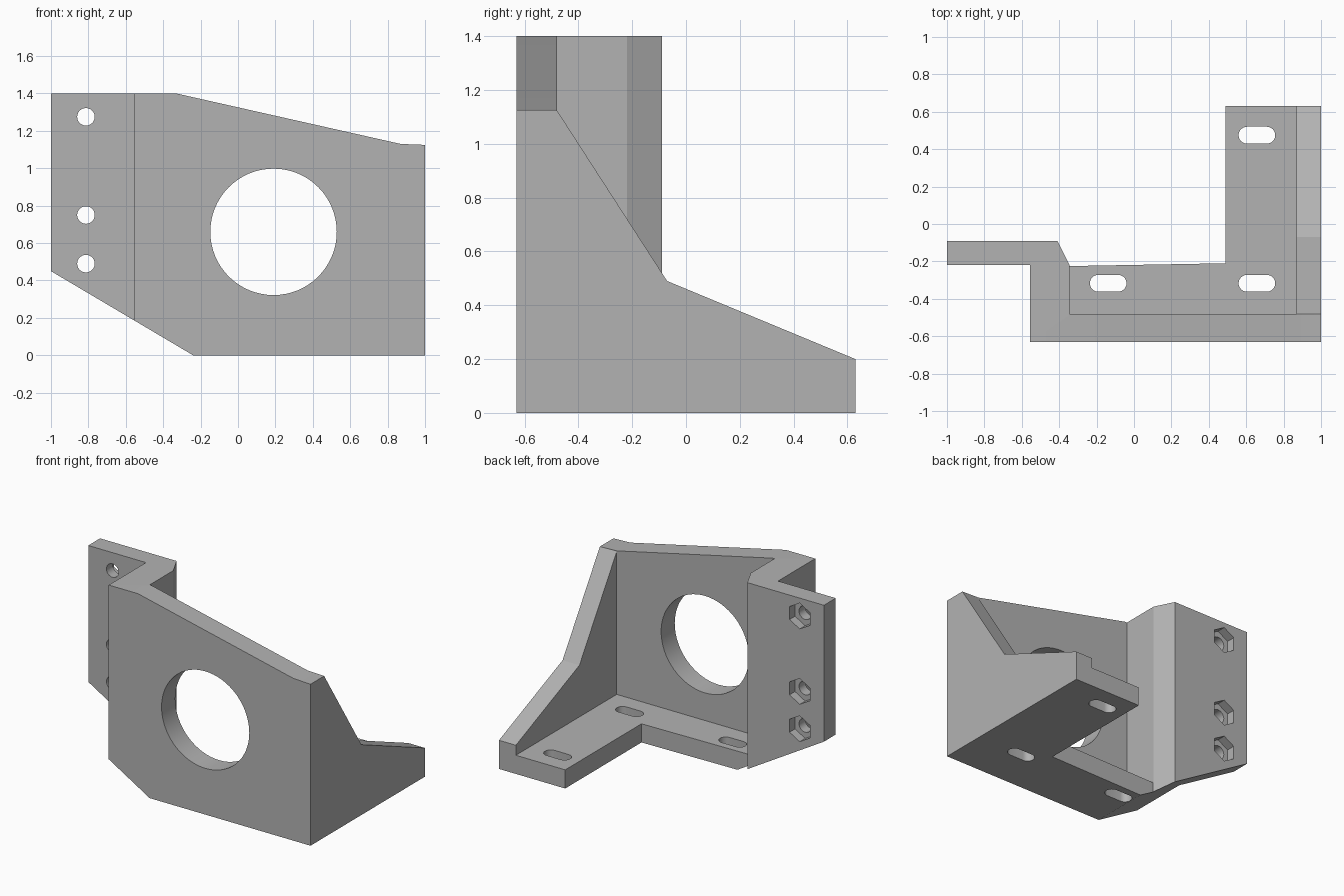
import bpy, bmesh, math
from mathutils import Vector

cube = bpy.data.objects.get("Cube")
if cube:
    bpy.data.objects.remove(cube, do_unlink=True)

grey = bpy.data.materials.new("plain_grey")
grey.use_nodes = True
colour = (0.45, 0.45, 0.45, 1)
grey.diffuse_color = colour
grey.node_tree.nodes["Principled BSDF"].inputs["Base Color"].default_value = colour


def prism(name, outline, axis, low, high):
    """Extrude a closed 2D outline along one axis, from low to high."""
    place = {
        "x": lambda a, b: (low, a, b),
        "y": lambda a, b: (a, low, b),
        "z": lambda a, b: (a, b, low),
    }[axis]
    direction = Vector([float(axis == k) for k in "xyz"]) * (high - low)
    bm = bmesh.new()
    face = bm.faces.new([bm.verts.new(place(a, b)) for a, b in outline])
    new = bmesh.ops.extrude_face_region(bm, geom=[face])["geom"]
    bmesh.ops.translate(bm, vec=direction,
                        verts=[v for v in new if isinstance(v, bmesh.types.BMVert)])
    bmesh.ops.recalc_face_normals(bm, faces=bm.faces)
    mesh = bpy.data.meshes.new(name)
    bm.to_mesh(mesh)
    bm.free()
    mesh.materials.append(grey)
    obj = bpy.data.objects.new(name, mesh)
    bpy.context.collection.objects.link(obj)
    return obj


def arc(cx, cy, r, count, start=0.0, sweep=math.tau):
    """Points along an arc; a full sweep gives a regular polygon."""
    steps = count if sweep == math.tau else count - 1
    return [(cx + r * math.cos(start + sweep * i / steps),
             cy + r * math.sin(start + sweep * i / steps)) for i in range(count)]


def combine(target, tool, operation):
    """Apply a boolean and discard the tool."""
    mod = target.modifiers.new(operation.lower(), "BOOLEAN")
    mod.operation = operation
    mod.solver = "EXACT"
    mod.object = tool
    bpy.context.view_layer.objects.active = target
    bpy.ops.object.modifier_apply(modifier=mod.name)
    bpy.data.objects.remove(tool, do_unlink=True)


# Front wall with the stepped-back mounting flange
bracket = prism("mounting_bracket", [
    (-1, -0.22), (-0.555, -0.22), (-0.555, -0.63), (1.05, -0.63), (1.05, -0.48),
    (-0.345, -0.48), (-0.345, -0.22), (-0.41, -0.09), (-1, -0.09)], "z", -0.05, 1.5)

# L-shaped foot plate, rooted inside the wall
foot = prism("foot_plate", [
    (-0.4, -0.55), (1.05, -0.55), (1.05, 0.7), (0.49, 0.7),
    (0.49, -0.21), (-0.345, -0.225), (-0.4, -0.225)], "z", -0.07, 0.13)
combine(bracket, foot, "UNION")

# Side gusset with a two-slope top edge
gusset = prism("side_gusset", [
    (-0.56, -0.06), (0.75, -0.06), (0.75, 0.15), (-0.07, 0.49),
    (-0.48, 1.125), (-0.56, 1.125)], "x", 0.87, 1.06)
combine(bracket, gusset, "UNION")

# Trim everything to the front silhouette and the back edge
silhouette = prism("silhouette", [
    (-1.1, 0.509), (-0.24, 0), (1, 0), (1, 1.125), (0.87, 1.13),
    (-0.33, 1.4), (-1.1, 1.4)], "y", -1, 0.63)
combine(bracket, silhouette, "INTERSECT")

# Large round opening in the wall
combine(bracket, prism("opening", arc(0.19, 0.66, 0.338, 64), "y", -0.8, -0.4), "DIFFERENCE")

# Bolt holes with hexagonal nut pockets on the back of the flange
for z in (1.275, 0.75, 0.49):
    hole = prism("bolt_hole", arc(-0.813, z, 0.047, 24), "y", -0.4, 0.1)
    combine(bracket, hole, "DIFFERENCE")
    pocket = prism("nut_pocket", arc(-0.813, z, 0.09, 6, math.pi / 6), "y", -0.15, 0.1)
    combine(bracket, pocket, "DIFFERENCE")

# Slotted screw holes in the foot
for x, y in ((-0.138, -0.317), (0.657, -0.317), (0.657, 0.475)):
    slot = (arc(x + 0.053, y, 0.045, 13, -math.pi / 2, math.pi)
            + arc(x - 0.053, y, 0.045, 13, math.pi / 2, math.pi))
    combine(bracket, prism("slot", slot, "z", -0.2, 0.25), "DIFFERENCE")

bpy.ops.object.select_all(action="DESELECT")
bracket.select_set(True)
bpy.context.view_layer.objects.active = bracket
bpy.ops.object.shade_smooth_by_angle(angle=math.radians(25))
